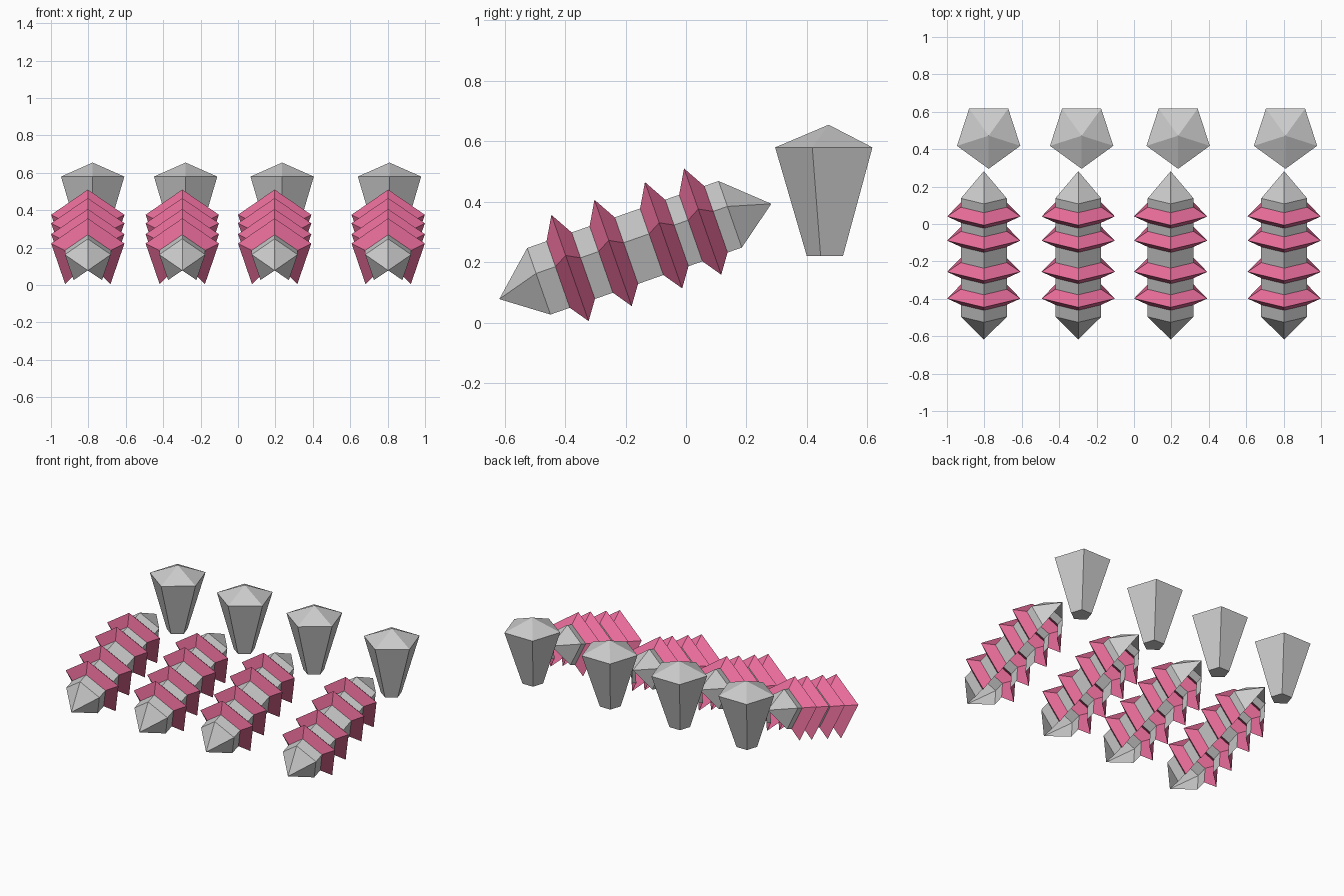
import bpy, bmesh
from math import sin, cos, tau, radians
from mathutils import Vector

if "Cube" in bpy.data.objects:
    bpy.data.objects.remove(bpy.data.objects["Cube"])

TILT = radians(19.3)
AXIS = Vector((0, cos(TILT), sin(TILT)))
UP = Vector((0, -sin(TILT), cos(TILT)))
SIDE = Vector((1, 0, 0))
TIP = Vector((0, -0.618, 0.078))

red = bpy.data.materials.new("crimson")
red.diffuse_color = (0.8, 0.15, 0.32, 1)
red.use_nodes = True
red.node_tree.nodes["Principled BSDF"].inputs["Base Color"].default_value = red.diffuse_color


def pentagon(centre, r, side, up):
    return [centre + r * (sin(tau * k / 5) * side + cos(tau * k / 5) * up) for k in range(5)]


def loft(bm, sections, skip=()):
    """Join five-sided sections; a single-point section makes a tip."""
    loops = [[bm.verts.new(p) for p in s] for s in sections]
    for a, b in zip(loops, loops[1:]):
        for k in range(5):
            if k in skip:
                continue
            j = (k + 1) % 5
            if len(a) == 1:
                bm.faces.new((a[0], b[j], b[k]))
            elif len(b) == 1:
                bm.faces.new((a[k], a[j], b[0]))
            else:
                bm.faces.new((a[k], a[j], b[j], b[k]))
    return loops


def finish(bm, name, mat=None):
    bmesh.ops.recalc_face_normals(bm, faces=bm.faces)
    me = bpy.data.meshes.new(name)
    bm.to_mesh(me)
    bm.free()
    if mat:
        me.materials.append(mat)
    bpy.context.collection.objects.link(bpy.data.objects.new(name, me))


def tilted(x, s, r):
    c = TIP + AXIS * s + SIDE * x
    return pentagon(c, r, SIDE, UP) if r else [c]


BODY_R, RING_R, HALF = 0.129, 0.206, 0.044
RINGS = (0.255, 0.406, 0.583, 0.72)
FRONT, BACK, END = 0.143, 0.814, 0.954

for x, pot_x in ((-0.803, -0.777), (-0.298, -0.28), (0.196, 0.236), (0.803, 0.81)):
    # grey body: pointed pentagonal shell, open underneath, broken where rings sit
    bm = bmesh.new()
    starts = [FRONT] + [s + HALF for s in RINGS]
    stops = [s - HALF for s in RINGS] + [BACK]
    for i, (a, b) in enumerate(zip(starts, stops)):
        sec = [tilted(x, a, BODY_R), tilted(x, b, BODY_R)]
        if i == 0:
            sec.insert(0, tilted(x, 0, 0))
        if i == len(RINGS):
            sec.append(tilted(x, END, 0))
        loft(bm, sec, skip=(2,))
    finish(bm, "segmented_body")

    # wedge-shaped coloured rings
    bm = bmesh.new()
    for s in RINGS:
        loft(bm, [tilted(x, s - HALF, BODY_R), tilted(x, s, RING_R),
                  tilted(x, s + HALF, BODY_R)], skip=(2,))
    finish(bm, "body_rings", red)

    # tapered five-sided post with a low pointed cap
    bm = bmesh.new()
    fwd = Vector((0, -1, 0))
    loops = loft(bm, [pentagon(Vector((pot_x, 0.466, 0.22)), 0.066, SIDE, fwd),
                      pentagon(Vector((pot_x, 0.473, 0.58)), 0.178, SIDE, fwd),
                      [Vector((pot_x, 0.472, 0.655))]])
    bm.faces.new(loops[0])
    finish(bm, "tapered_post")
